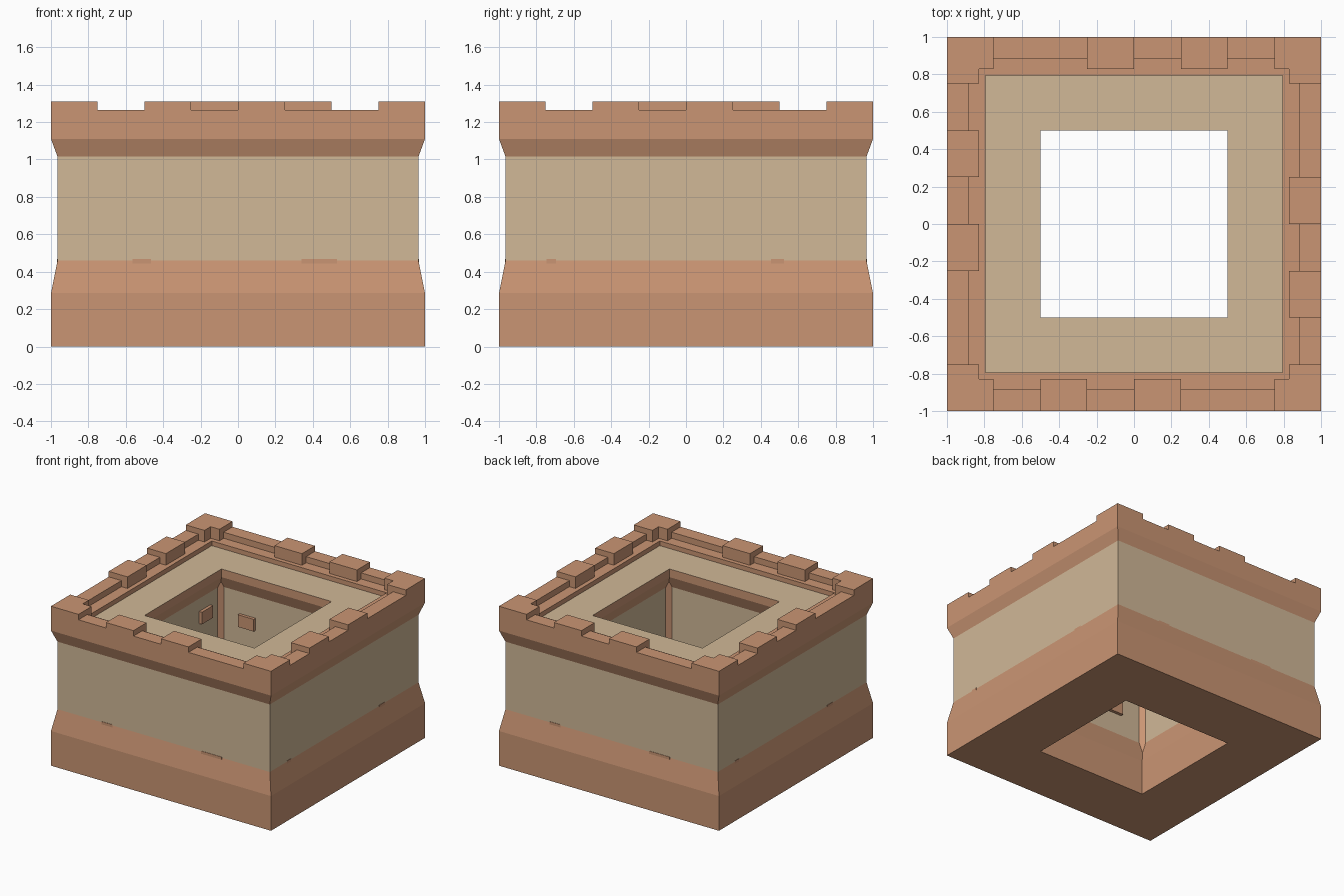
import bpy, bmesh, math
from mathutils import Matrix

if "Cube" in bpy.data.objects:
    bpy.data.objects.remove(bpy.data.objects["Cube"])


def material(name, rgb):
    m = bpy.data.materials.new(name)
    m.diffuse_color = (*rgb, 1)
    m.use_nodes = True
    m.node_tree.nodes["Principled BSDF"].inputs["Base Color"].default_value = m.diffuse_color
    return m


CLAY = material("clay_trim", (0.59, 0.30, 0.172))
SAND = material("sand_plaster", (0.635, 0.48, 0.31))


def finish(name, bm, mats):
    bmesh.ops.recalc_face_normals(bm, faces=bm.faces)
    me = bpy.data.meshes.new(name)
    bm.to_mesh(me)
    bm.free()
    for m in mats:
        me.materials.append(m)
    ob = bpy.data.objects.new(name, me)
    bpy.context.collection.objects.link(ob)
    return ob


def prism(bm, rings):
    """Closed solid between two equal vertex rings."""
    a, b = [[bm.verts.new(p) for p in r] for r in rings]
    n = len(a)
    bm.faces.new(a)
    bm.faces.new(b[::-1])
    for i in range(n):
        bm.faces.new((a[i], b[i], b[(i + 1) % n], a[(i + 1) % n]))


def four_sides(name, build, mat):
    """Build the front (-y) side and rotate it to all four sides."""
    bm = bmesh.new()
    for k in range(4):
        part = bmesh.new()
        build(part, k)
        part.transform(Matrix.Rotation(k * math.pi / 2, 4, 'Z'))
        tmp = bpy.data.meshes.new("tmp")
        part.to_mesh(tmp)
        part.free()
        bm.from_mesh(tmp)
        bpy.data.meshes.remove(tmp)
    return finish(name, bm, [mat])


def box(bm, x0, x1, y0, y1, z0, z1):
    corners = [(x0, y0), (x1, y0), (x1, y1), (x0, y1)]
    prism(bm, [[(x, y, z) for x, y in corners] for z in (z0, z1)])


# Hollow square tower: closed wall profile (half width, height) swept round four corners
LEDGE, LOW, TOP = 1.215, 1.265, 1.31
profile = [(1, 0), (1, .285), (.965, .46), (.965, 1.015), (1, 1.11), (1, LOW),
           (.885, LOW), (.885, LEDGE), (.795, LEDGE), (.795, 1.177), (.5, 1.177),
           (.5, 1.11), (.535, 1.015), (.535, .46), (.5, .285), (.5, 0)]
sand_segments = {2, 9, 12}   # outer wall, walkway floor, inner wall
bm = bmesh.new()
rings = [[bm.verts.new((sx * h, sy * h, z)) for h, z in profile]
         for sx, sy in ((-1, -1), (1, -1), (1, 1), (-1, 1))]
n = len(profile)
for k in range(4):
    a, b = rings[k], rings[(k + 1) % 4]
    for i in range(n):
        j = (i + 1) % n
        f = bm.faces.new((a[i], b[i], b[j], a[j]))
        f.material_index = int(i in sand_segments)
finish("tower_walls", bm, [CLAY, SAND])

# Merlons: stepped section standing on the low parapet and the ledge behind it
section = [(1, LOW), (1, TOP), (.83, TOP), (.83, LEDGE), (.885, LEDGE), (.885, LOW)]


def merlons(bm, k):
    for x0, x1 in ((-1, -.75), (-.5, -.25), (0, .25), (.75, .83)):
        prism(bm, [[(x, -h, z) for h, z in section] for x in (x0, x1)])


four_sides("merlons", merlons, CLAY)


# Slim posts across the inner corners
def post(bm, k):
    plan = [(-.54, -.54), (-.495, -.54), (-.54, -.495)]
    prism(bm, [[(x, y, z) for x, y in plan] for z in (.3, 1.1)])


four_sides("inner_corner_posts", post, CLAY)


# Single bricks standing out of the inner walls (front, right, back, left)
def inner_brick(bm, k):
    x, z = ((-.25, .68), (.2, .75), (.286, .785), (-.332, .86))[k]
    box(bm, x - .072, x + .072, -.56, -.51, z - .05, z + .05)


four_sides("inner_bricks", inner_brick, CLAY)


# Uneven upper edge of the base trim
def trim_chip(bm, k):
    for x, w in (((-.515, .05), (.435, .095)), ((-.72, .025), (.49, .035)))[k % 2]:
        box(bm, x - w, x + w, -.968, -.95, .44, .467)


four_sides("base_trim_chips", trim_chip, CLAY)
